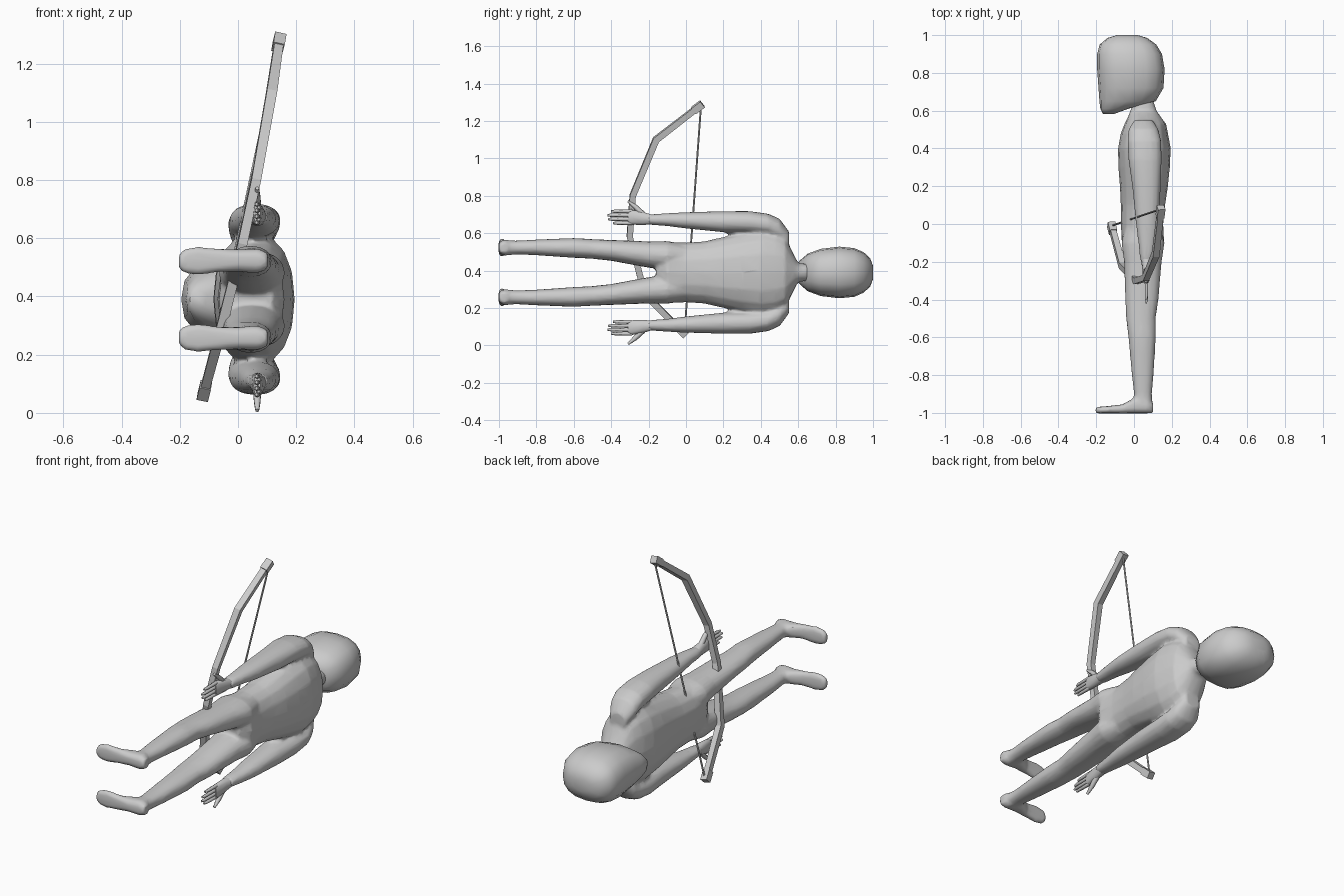
import bpy, bmesh, math
from mathutils import Vector

if "Cube" in bpy.data.objects:
    bpy.data.objects.remove(bpy.data.objects["Cube"])

MID_Z = 0.39  # height of the reclining figure's plane of symmetry


def material(name, value):
    mat = bpy.data.materials.new(name)
    mat.use_nodes = True
    colour = (value, value, value, 1)
    mat.diffuse_color = colour
    mat.node_tree.nodes["Principled BSDF"].inputs["Base Color"].default_value = colour
    return mat


grey = material("plain grey", 0.6)


def skin(bm, rings):
    """Join successive vertex rings into a closed solid."""
    rows = [[bm.verts.new(p) for p in ring] for ring in rings]
    n = len(rows[0])
    for a, b in zip(rows, rows[1:]):
        for i in range(n):
            j = (i + 1) % n
            bm.faces.new((a[i], a[j], b[j], b[i]))
    bm.faces.new(rows[0][::-1])
    bm.faces.new(rows[-1])


def loft(bm, sections, axis="y", side=1, sides=16, power=0.9):
    """Sections hold a position, then low and high limits across it."""
    rings = []
    for pos, a0, a1, z0, z1 in sections:
        ring = []
        for i in range(sides):
            t = math.tau * i / sides
            c, s = (math.copysign(abs(f) ** power, f) for f in (math.cos(t), math.sin(t)))
            a = (a0 + a1) / 2 + (a1 - a0) / 2 * c
            z = side * ((z0 + z1) / 2 + (z1 - z0) / 2 * s)
            ring.append((a, pos, z) if axis == "y" else (pos, a, z))
        rings.append(ring)
    skin(bm, rings)


def centred(sections):
    return [(y, x0, x1, -half, half) for y, x0, x1, half in sections]


def tube(bm, points, radii, normal, sides):
    """Sweep a regular polygon along a path."""
    pts = [Vector(p) for p in points]
    rings = []
    for i, p in enumerate(pts):
        along = (pts[min(i + 1, len(pts) - 1)] - pts[max(i - 1, 0)]).normalized()
        v = along.cross(normal).normalized()
        u = v.cross(along)
        angles = [math.tau * (k + 0.5) / sides for k in range(sides)]
        rings.append([p + radii[i] * (u * math.cos(t) + v * math.sin(t)) for t in angles])
    skin(bm, rings)


def make(name, bm, smooth=None, z=MID_Z):
    bmesh.ops.recalc_face_normals(bm, faces=bm.faces[:])
    mesh = bpy.data.meshes.new(name)
    bm.to_mesh(mesh)
    bm.free()
    mesh.materials.append(grey)
    obj = bpy.data.objects.new(name, mesh)
    obj.location.z = z
    bpy.context.collection.objects.link(obj)
    if smooth:
        bpy.ops.object.select_all(action="DESELECT")
        obj.select_set(True)
        bpy.context.view_layer.objects.active = obj
        bpy.ops.object.shade_smooth_by_angle(angle=math.radians(smooth))
    return obj


# Body: torso, arms, legs and feet fused into one skin
body = bmesh.new()
loft(body, centred([
    (0.66, 0, 0.1, 0.045), (0.6, -0.02, 0.12, 0.05), (0.57, -0.03, 0.14, 0.11),
    (0.53, -0.05, 0.17, 0.19), (0.48, -0.07, 0.18, 0.22), (0.4, -0.085, 0.195, 0.23),
    (0.3, -0.083, 0.19, 0.212), (0.2, -0.075, 0.18, 0.19), (0.1, -0.07, 0.165, 0.167),
    (0, -0.07, 0.155, 0.16), (-0.1, -0.065, 0.16, 0.165), (-0.16, -0.03, 0.12, 0.12)]))

arm = [(0.55, 0, 0.1, 0.13, 0.22), (0.5, -0.03, 0.13, 0.17, 0.287),
       (0.44, -0.035, 0.145, 0.2, 0.314), (0.34, -0.03, 0.147, 0.21, 0.328),
       (0.2, -0.01, 0.142, 0.215, 0.328), (0, 0.01, 0.13, 0.235, 0.322),
       (-0.1, 0.023, 0.116, 0.248, 0.317), (-0.2, 0.033, 0.102, 0.255, 0.31)]
leg = [(0.02, -0.04, 0.13, 0.03, 0.145), (-0.1, -0.067, 0.162, 0.012, 0.168),
       (-0.2, -0.053, 0.147, 0.025, 0.166), (-0.4, -0.047, 0.13, 0.062, 0.174),
       (-0.5, -0.042, 0.115, 0.073, 0.178), (-0.6, -0.03, 0.116, 0.078, 0.184),
       (-0.8, -0.012, 0.104, 0.092, 0.176), (-0.9, 0, 0.095, 0.096, 0.17),
       (-0.98, -0.01, 0.1, 0.09, 0.172)]
foot = [(0.102, -1, -0.95, 0.105, 0.16), (0.07, -1.003, -0.92, 0.09, 0.175),
        (0, -1.003, -0.92, 0.095, 0.172), (-0.06, -1.003, -0.955, 0.094, 0.174),
        (-0.14, -1.003, -0.964, 0.083, 0.182), (-0.185, -1.003, -0.967, 0.09, 0.174),
        (-0.204, -1, -0.972, 0.105, 0.155)]
for side in (1, -1):
    loft(body, arm, side=side)
    loft(body, leg, side=side)
    loft(body, foot, axis="x", side=side, power=0.75)
body_obj = make("body", body)
remesh = body_obj.modifiers.new("fuse", "REMESH")
remesh.mode = "VOXEL"
remesh.voxel_size = 0.01
remesh.use_smooth_shade = True
relax = body_obj.modifiers.new("relax", "SMOOTH")
relax.factor = 0.5
relax.iterations = 4
simplify = body_obj.modifiers.new("simplify", "DECIMATE")
simplify.ratio = 0.2

# Head: rounded block with a forward chin
head = bmesh.new()
loft(head, centred([
    (0.583, -0.165, -0.105, 0.03), (0.61, -0.178, -0.03, 0.065), (0.65, -0.183, 0.115, 0.1),
    (0.72, -0.188, 0.156, 0.126), (0.82, -0.195, 0.162, 0.138), (0.9, -0.195, 0.148, 0.13),
    (0.95, -0.182, 0.118, 0.108), (0.985, -0.14, 0.07, 0.075), (1, -0.09, 0.02, 0.035)]),
    power=0.8)
make("head", head, smooth=60)

# Hands: flat palm, four fingers and an outward thumb
palm = [(-0.18, 0.035, 0.1, 0.257, 0.309), (-0.23, 0.043, 0.092, 0.252, 0.325),
        (-0.29, 0.048, 0.084, 0.254, 0.336), (-0.31, 0.054, 0.078, 0.26, 0.33)]
finger_tips = (-0.39, -0.415, -0.42, -0.4)
for side, name in ((1, "upper_hand"), (-1, "lower_hand")):
    hand = bmesh.new()
    loft(hand, palm, side=side, sides=10)
    for i, tip in enumerate(finger_tips):
        z = side * (0.264 + 0.021 * i)
        path = [(0.066, -0.29, z), (0.066, tip + 0.02, z), (0.063, tip, z)]
        tube(hand, path, (0.011, 0.009, 0.006), Vector((1, 0, 0)), 6)
    thumb = [(0.066, y, side * z) for y, z in ((-0.23, 0.31), (-0.27, 0.35), (-0.31, 0.382))]
    tube(hand, thumb, (0.016, 0.013, 0.007), Vector((1, 0, 0)), 6)
    make(name, hand, smooth=60)

# Bow: square limbs bent in one plane, mirrored about the grip
top = Vector((0.14, 0.06, 1.27))
string_top, string_end = Vector((0.145, 0.08, 1.28)), Vector((-0.115, -0.008, 0.065))
middle = (string_top + string_end) / 2
axis = (string_top - string_end).normalized()


def opposite(p):
    return p - 2 * (p - middle).dot(axis) * axis


upper = [top, Vector((0.115, -0.16, 1.1)), Vector((0.062, -0.285, 0.8))]
limbs = upper + [opposite(p) for p in reversed(upper)]
plane = axis.cross(upper[-1] - middle).normalized()
bow = bmesh.new()
tube(bow, limbs, (0.022, 0.025, 0.023, 0.023, 0.025, 0.022), plane, 4)
make("bow_limbs", bow, z=0)

# Tip blocks at both ends
tips = bmesh.new()
lean = (string_top - upper[1]).normalized()
block = [top - lean * 0.025, top + lean * 0.035]
for path in (block, [opposite(p) for p in block]):
    tube(tips, path, (0.028, 0.028), plane, 4)
make("bow_tips", tips, z=0)

# Bowstring
string = bmesh.new()
tube(string, [string_top, string_end], (0.005, 0.005), plane, 6)
make("bow_string", string, z=0)
